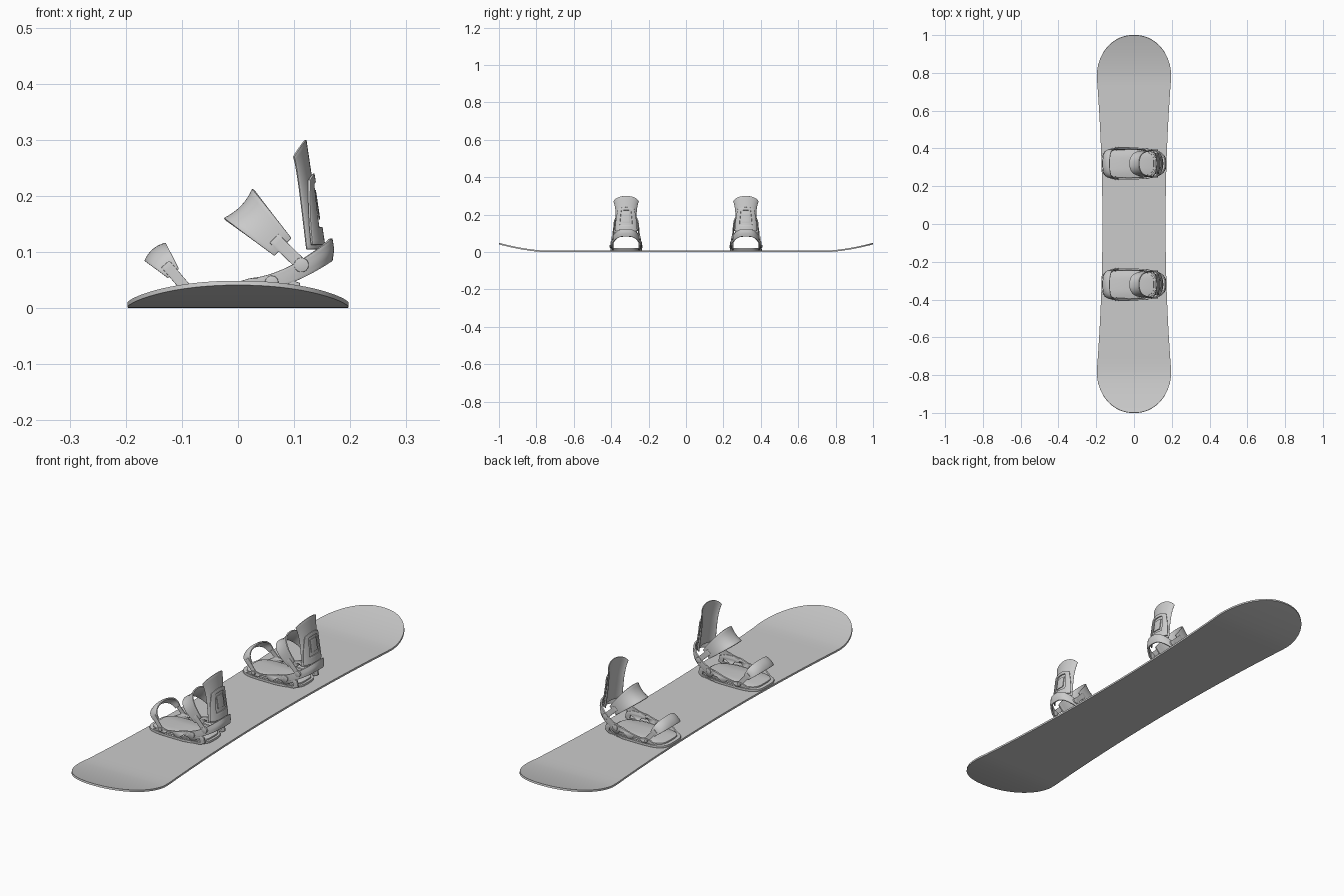
import bpy, bmesh
from math import sin, cos, pi, radians
from mathutils import Matrix, Vector

if "Cube" in bpy.data.objects:
    bpy.data.objects.remove(bpy.data.objects["Cube"])

BIND_Y = 0.32


def finish(ob, angle=35):
    """Bake modifiers, weld, fix normals and smooth by angle."""
    dg = bpy.context.evaluated_depsgraph_get()
    me = bpy.data.meshes.new_from_object(ob.evaluated_get(dg))
    name = ob.name
    bpy.data.objects.remove(ob)
    bm = bmesh.new()
    bm.from_mesh(me)
    bmesh.ops.remove_doubles(bm, verts=bm.verts, dist=1e-5)
    bmesh.ops.recalc_face_normals(bm, faces=bm.faces)
    bm.to_mesh(me)
    bm.free()
    me.shade_smooth()
    me.set_sharp_from_angle(angle=radians(angle))
    new = bpy.data.objects.new(name, me)
    bpy.context.collection.objects.link(new)
    return new


def surf(name, f, nu, nv, thick, skip=lambda u, v: False, bevel=0.0):
    """Sheet f(u, v), u in -1..1, v in 0..1, given a thickness."""
    bm = bmesh.new()
    g = [[bm.verts.new(f(2 * i / nu - 1, j / nv)) for j in range(nv + 1)] for i in range(nu + 1)]
    for i in range(nu):
        for j in range(nv):
            if not skip((2 * i + 1) / nu - 1, (j + 0.5) / nv):
                bm.faces.new((g[i][j], g[i + 1][j], g[i + 1][j + 1], g[i][j + 1]))
    loose = [v for v in bm.verts if not v.link_faces]
    bmesh.ops.delete(bm, geom=loose, context='VERTS')
    me = bpy.data.meshes.new(name)
    bm.to_mesh(me)
    bm.free()
    ob = bpy.data.objects.new(name, me)
    bpy.context.collection.objects.link(ob)
    m = ob.modifiers.new("solid", 'SOLIDIFY')
    m.thickness, m.offset = thick, 0
    if bevel:
        b = ob.modifiers.new("bevel", 'BEVEL')
        b.width, b.segments, b.angle_limit = bevel, 2, radians(50)
    return finish(ob)


def plate(name, outlines, depth, bevel=0.0015):
    """Flat plate with holes from closed outlines, centred on z = 0."""
    cu = bpy.data.curves.new(name, 'CURVE')
    cu.dimensions, cu.fill_mode = '2D', 'BOTH'
    cu.extrude, cu.bevel_depth, cu.bevel_resolution, cu.offset = depth / 2 - bevel, bevel, 1, -bevel
    for pts in outlines:
        sp = cu.splines.new('POLY')
        sp.points.add(len(pts) - 1)
        for p, (x, y) in zip(sp.points, pts):
            p.co = (x, y, 0, 1)
        sp.use_cyclic_u = True
    ob = bpy.data.objects.new(name, cu)
    bpy.context.collection.objects.link(ob)
    return finish(ob)


def disc(name, x, y, z, r, depth):
    """Bolt head lying across the binding."""
    ob = plate(name, [[(r * cos(k * pi / 12), r * sin(k * pi / 12)) for k in range(24)]], depth)
    ob.data.transform(Matrix.Translation((x, y, z)) @ Matrix.Rotation(pi / 2, 4, 'X'))
    return ob


def sp(c, e):
    return (1 if c >= 0 else -1) * abs(c) ** e


# Board: waisted deck with upturned elliptical ends
def board(u, v):
    if abs(u) < 0.5:
        y = 0.78 * u / 0.5
        w = 0.167 + 0.03 * (y / 0.78) ** 2
    else:
        a = (abs(u) - 0.5) / 0.5 * radians(89)
        y = sp(u, 0) * (0.78 + 0.22 * sin(a))
        w = 0.197 * cos(a) ** 0.94
    t = max(0, abs(y) - 0.75) / 0.25
    return (w * (2 * v - 1), y, 0.004 + 0.041 * t ** 1.6)


surf("board", board, 88, 12, 0.008)

parts = []

# Baseplate and footbed
def oval(x0, x1, w, e):
    c, r = (x0 + x1) / 2, (x1 - x0) / 2
    pts = []
    for k in range(48):
        a = k * pi / 24
        x = c + r * sp(cos(a), e)
        pts.append((x, w * sp(sin(a), e) * (1 - 1.6 * max(0, x - 0.02))))
    return pts


for name, args, z, d in (("baseplate", (-0.17, 0.115, 0.085, 0.55), 0.012, 0.01),
                         ("footbed", (-0.155, 0.105, 0.072, 0.5), 0.019, 0.008)):
    ob = plate(name, [oval(*args)], d)
    ob.data.transform(Matrix.Translation((0, 0, z)))
    parts.append(ob)

# Side rails with truss openings
RAIL = [(-0.13, 0.01), (0.02, 0.01), (0.095, 0.01), (0.115, 0.02), (0.11, 0.045), (0.08, 0.056), (0.02, 0.053),
        (-0.02, 0.041), (-0.06, 0.035), (-0.08, 0.039), (-0.1, 0.037), (-0.115, 0.028), (-0.138, 0.016)]
HOLES = [[(0.0, 0.02), (0.05, 0.02), (0.035, 0.039), (0.025, 0.039)],
         [(-0.07, 0.019), (-0.02, 0.019), (-0.03, 0.03), (-0.06, 0.028)],
         [(0.065, 0.02), (0.095, 0.02), (0.09, 0.036)]]
def rail_y(x):
    return 0.08 - 0.12 * max(0, x - 0.02) - 0.3 * max(0, -0.1 - x)


for s in (-1, 1):
    ob = plate("side_rail", [RAIL] + HOLES, 0.008)
    ob.data.transform(Matrix.Rotation(pi / 2, 4, 'X'))
    for v in ob.data.vertices:
        v.co.y += s * rail_y(v.co.x)
    parts.append(ob)
    parts.append(disc("rail_bolt", 0.06, s * 0.078, 0.046, 0.012, 0.01))
    parts.append(disc("ankle_pivot", 0.113, s * 0.069, 0.077, 0.013, 0.012))
    parts.append(disc("toe_pivot", -0.09, s * 0.084, 0.031, 0.008, 0.008))


# Heel hoop wrapping up around the back
def hoop(u, v):
    a = u * pi / 2
    k = abs(cos(a)) ** 0.75
    x = 0.02 + 0.145 * k
    h = 0.011 + 0.009 * k
    return (x + 0.006 * (0.5 - abs(v - 0.5)), 0.077 * sp(sin(a), 0.75),
            0.042 + 0.062 * k ** 1.8 + h * (2 * v - 1))


parts.append(surf("heel_hoop", hoop, 40, 6, 0.007, bevel=0.0015))


# Highback: curved shell leaning forward, with a framed spine
def highback(u, v, off=0.0):
    z = 0.105 + 0.195 * v
    w = 0.053 + 0.014 * max(0, (v - 0.45) / 0.55) ** 1.5 + 0.004 * (1 - v) ** 2
    a = u * radians(75)
    x = 0.149 - 0.029 * v + off - (0.027 - 0.006 * v) * (1 - cos(a)) / (1 - cos(radians(75)))
    return (x, (w + off) * sin(a) / sin(radians(75)), z - 0.03 * v ** 4 * u * u)


parts.append(surf("highback", highback, 20, 16, 0.004, bevel=0.001))


def spine(u, v):
    w = 0.88 - 0.3 * v ** 2
    return highback(u * w, 0.04 + 0.65 * v - 0.05 * v * u * u, 0.005)


parts.append(surf("highback_frame", spine, 20, 16, 0.005,
                  lambda u, v: abs(u) < 0.5 and 0.27 < v < 0.85, 0.001))
parts.append(surf("highback_panel", lambda u, v: highback(u * 0.26, 0.27 + 0.27 * v, 0.003), 8, 8, 0.005, bevel=0.001))


# Straps: a padded arch over the foot plus an arm on each side
def strap(name, pivot, top, half_y, h0, w0, w1, arm_w, bow):
    p, t = Vector((pivot[0], 0, pivot[1])), Vector((top[0], 0, top[1]))
    H = (t - p).length
    d = (t - p) / H
    n = Vector((d.z, 0, -d.x))

    def pad(u, v):
        a = u * pi / 2
        s, k = 2 * v - 1, abs(cos(a)) ** 0.7
        h = h0 + (H - h0) * k + bow * s * s * k
        w = w0 + (w1 - w0) * k
        q = p + d * h + n * w * s
        q.y = (half_y - 0.003) * sp(sin(a), 0.85)
        return q

    parts.append(surf(name + "_pad", pad, 36, 8, 0.006, bevel=0.0015))
    for s in (-1, 1):
        def arm(u, v):
            q = p + d * (h0 + 0.022) * v + n * arm_w * u
            q.y = s * (half_y + 0.003 - 0.004 * v)
            return q
        parts.append(surf(name + "_arm", arm, 4, 6, 0.004, bevel=0.001))


strap("ankle_strap", (0.113, 0.077), (0.007, 0.18), 0.069, 0.046, 0.022, 0.037, 0.011, 0.007)
strap("toe_strap", (-0.088, 0.03), (-0.15, 0.103), 0.076, 0.042, 0.013, 0.024, 0.0095, -0.006)

# Place one binding and copy it to the other foot
for ob in parts:
    twin = ob.copy()
    bpy.context.collection.objects.link(twin)
    ob.location.y, twin.location.y = BIND_Y, -BIND_Y
